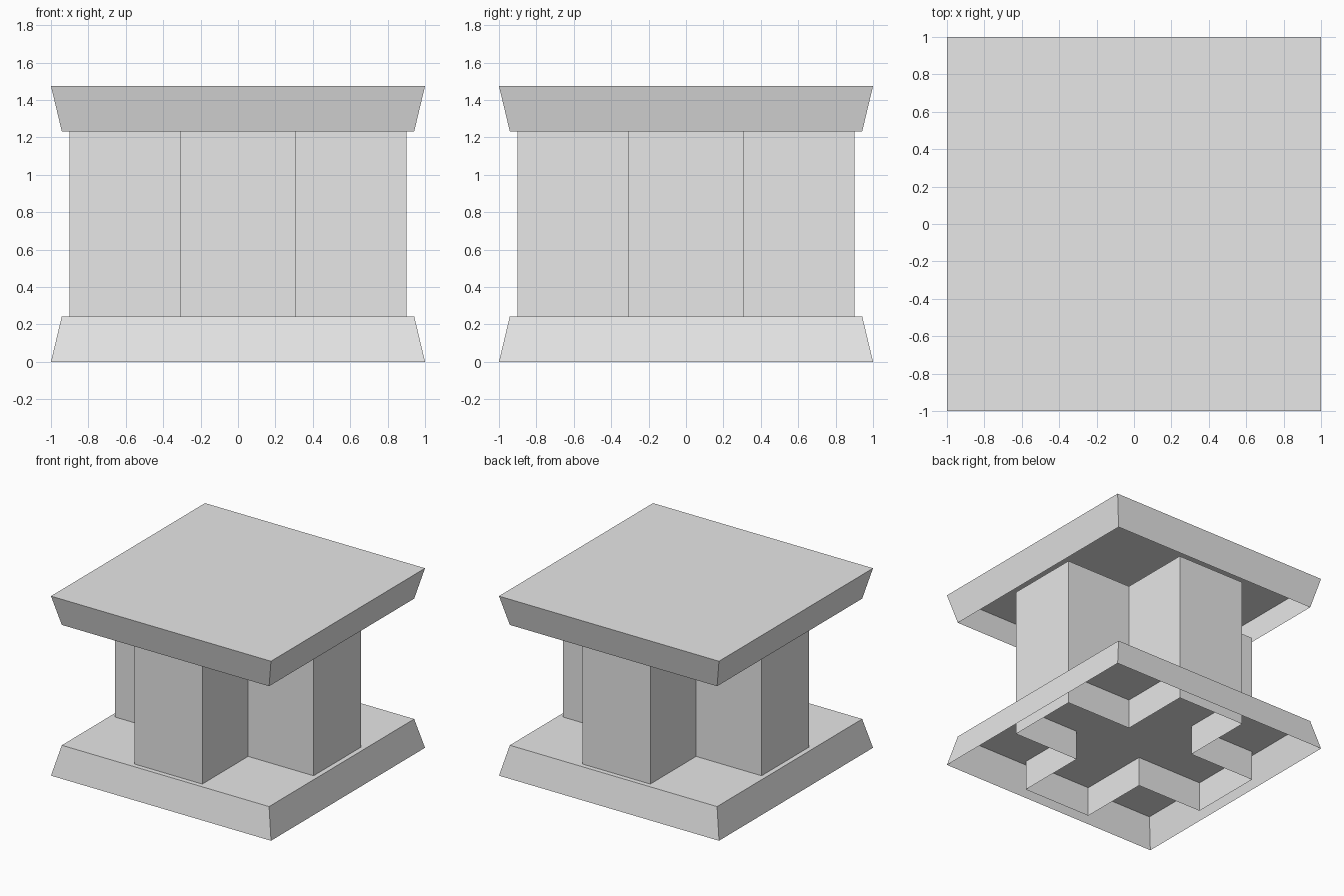
import bpy
import bmesh

cube = bpy.data.objects.get("Cube")
if cube:
    bpy.data.objects.remove(cube, do_unlink=True)

stone = bpy.data.materials.new("light_grey_stone")
stone.use_nodes = True
GREY = (0.8, 0.8, 0.8, 1)
stone.diffuse_color = GREY
stone.node_tree.nodes["Principled BSDF"].inputs["Base Color"].default_value = GREY


def square(half):
    return [(-half, -half), (half, -half), (half, half), (-half, half)]


def shell(name, lower, upper, z0, z1, capped):
    """Thin-walled loft between two outlines, open below, optionally closed on top."""
    bm = bmesh.new()
    bottom = [bm.verts.new((x, y, z0)) for x, y in lower]
    top = [bm.verts.new((x, y, z1)) for x, y in upper]
    for i in range(len(bottom)):
        j = (i + 1) % len(bottom)
        bm.faces.new((bottom[i], bottom[j], top[j], top[i]))
    if capped:
        bm.faces.new(top)
    mesh = bpy.data.meshes.new(name)
    bm.to_mesh(mesh)
    bm.free()
    mesh.materials.append(stone)
    obj = bpy.data.objects.new(name, mesh)
    bpy.context.collection.objects.link(obj)
    return obj


WIDE, NARROW = 1.0, 0.942
SLAB, HEIGHT = 0.243, 1.475
ARM, CORE = 0.902, 0.307

# Flared base and capital, both hollow underneath
shell("base", square(WIDE), square(NARROW), 0, SLAB, True)
shell("capital", square(NARROW), square(WIDE), HEIGHT - SLAB, HEIGHT, True)

# Cross-shaped column: one arm's three corners turned four times
cross = []
arm = [(ARM, -CORE), (ARM, CORE), (CORE, CORE)]
for _ in range(4):
    cross += arm
    arm = [(-y, x) for x, y in arm]
shell("cross_column", cross, cross, 0, HEIGHT - SLAB, False)
